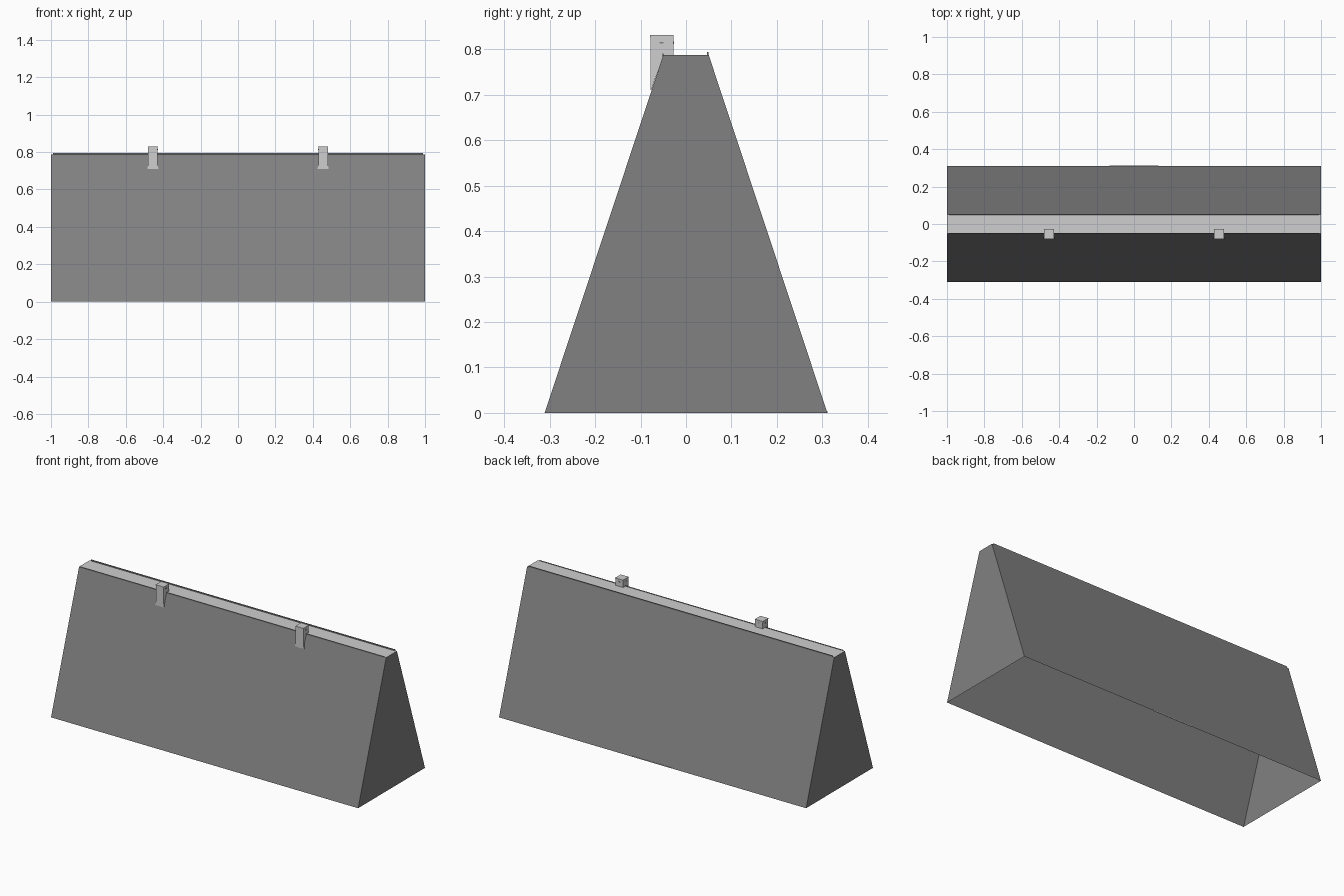
import bpy
import bmesh

cube = bpy.data.objects.get("Cube")
if cube:
    bpy.data.objects.remove(cube)

HALF, BASE, TOP, HEIGHT = 1.0, 0.311, 0.05, 0.787


def material(name, value):
    m = bpy.data.materials.new(name)
    m.use_nodes = True
    colour = (value, value, value, 1)
    m.diffuse_color = colour
    m.node_tree.nodes["Principled BSDF"].inputs["Base Color"].default_value = colour
    return m


GREY = material("mid grey", 0.22)
PALE = material("pale grey", 0.62)


def finish(name, bm, *mats):
    mesh = bpy.data.meshes.new(name)
    bm.to_mesh(mesh)
    bm.free()
    for m in mats:
        mesh.materials.append(m)
    obj = bpy.data.objects.new(name, mesh)
    bpy.context.collection.objects.link(obj)
    return obj


def box(name, x, y, z, mat):
    """Box from (low, high) ranges on each axis."""
    bm = bmesh.new()
    bmesh.ops.create_cube(bm, size=1)
    for v in bm.verts:
        for i, (low, high) in enumerate((x, y, z)):
            v.co[i] = high if v.co[i] > 0 else low
    return finish(name, bm, mat)


def prism(bm, profile, x0, x1):
    """Extrude a (y, z) profile along x."""
    a = [bm.verts.new((x0, y, z)) for y, z in profile]
    b = [bm.verts.new((x1, y, z)) for y, z in profile]
    bm.faces.new(a)
    bm.faces.new(b)
    for i in range(len(a)):
        j = (i + 1) % len(a)
        bm.faces.new((a[i], a[j], b[j], b[i]))
    bmesh.ops.recalc_face_normals(bm, faces=bm.faces)
    bm.normal_update()


# Tapered hollow body, open underneath, with a pale top
bm = bmesh.new()
prism(bm, [(-BASE, 0), (BASE, 0), (TOP, HEIGHT), (-TOP, HEIGHT)], -HALF, HALF)
bmesh.ops.delete(bm, geom=[f for f in bm.faces if f.normal.z < -0.9], context='FACES')
for f in bm.faces:
    f.material_index = int(f.normal.z > 0.9)
finish("barrier_body", bm, GREY, PALE)

# Thin lips along the top edges
box("back_lip", (-0.99, 0.99), (0.046, 0.05), (0.785, 0.794), GREY)
box("front_lip", (-0.99, 0.99), (-0.052, -0.049), (0.783, 0.79), GREY)

# Small plate at the foot of the back wall
box("back_foot_plate", (-0.13, 0.13), (0.308, 0.3115), (0, 0.004), PALE)

# Two clips hooked over the front edge
for side, x in (("right", -0.455), ("left", 0.455)):
    bm = bmesh.new()
    prism(bm, [(-0.078, 0.826), (-0.028, 0.826), (-0.028, HEIGHT), (-TOP, HEIGHT),
               (-0.067, 0.737), (-0.076, 0.71), (-0.078, 0.71), (-0.078, 0.737)],
          -0.025, 0.025)
    for v in bm.verts:
        if v.co.z < 0.72:
            v.co.x *= 1.2  # flared foot
        v.co.x += x
    finish(side + "_clip", bm, PALE)
    box(side + "_clip_cap", (x - 0.026, x + 0.026), (-0.079, -0.027),
        (0.826, 0.831), PALE)
    box(side + "_clip_pin", (x - 0.027, x + 0.027), (-0.058, -0.05),
        (0.812, 0.816), GREY)
    box(side + "_clip_stud", (x - 0.005, x + 0.005), (-0.03, -0.026),
        (0.811, 0.817), PALE)
